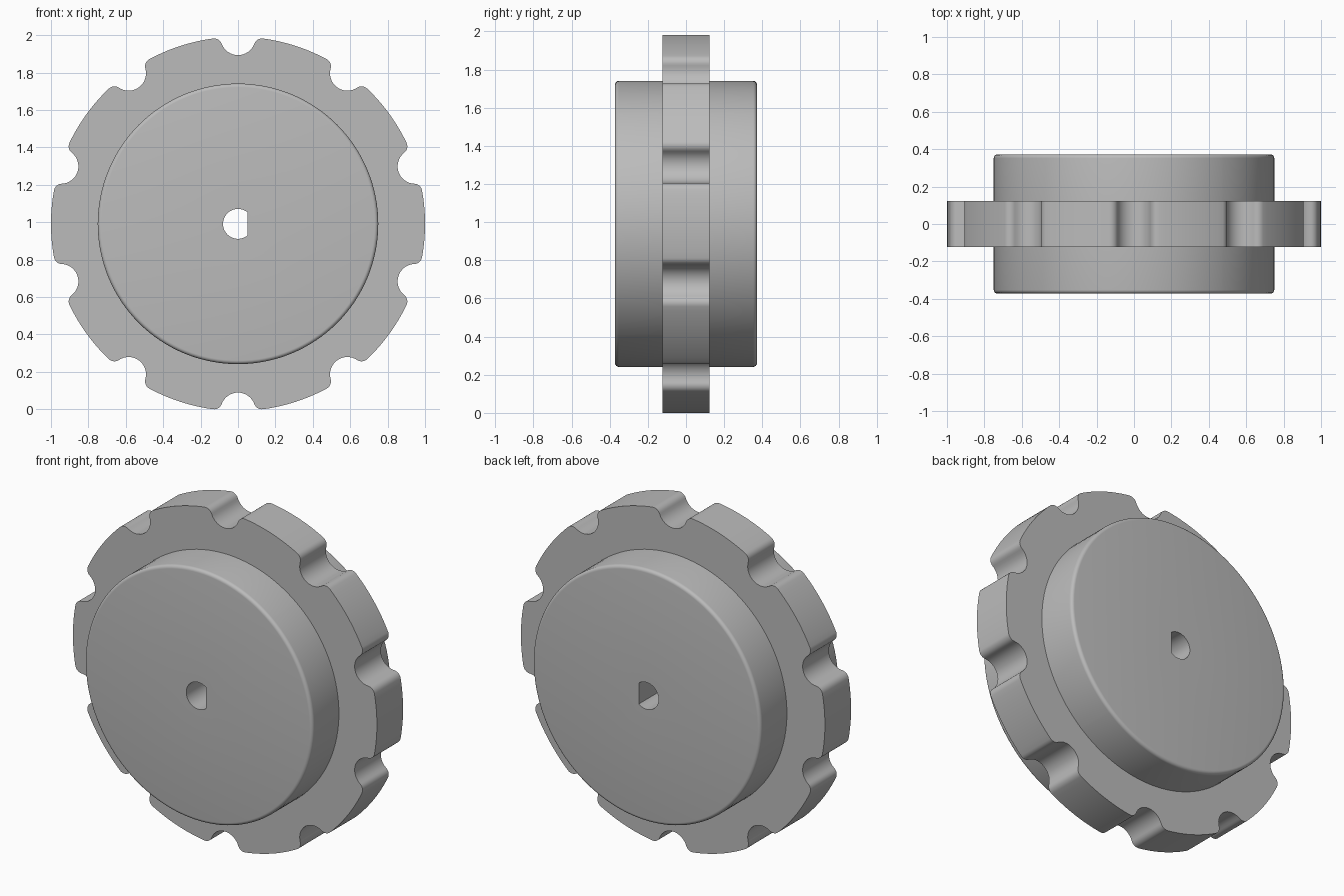
import bpy, bmesh, math
from math import sin, cos, pi, radians, hypot, atan2, acos
from mathutils import Vector

cube = bpy.data.objects.get("Cube")
if cube:
    bpy.data.objects.remove(cube)

NOTCHES = 10
TIP_R = 1.0
SEAT_R, SEAT_C = 0.093, 0.995      # notch radius and its distance from the axis
LIP_R = 0.043                      # rounding of the tooth corners
RING_HALF, HUB_HALF, HUB_R, EDGE_R = 0.123, 0.372, 0.75, 0.02
BORE_R, BORE_FLAT = 0.08, 0.05

steel = bpy.data.materials.new("plain grey")
steel.use_nodes = True
grey = (0.5, 0.5, 0.5, 1)
steel.diffuse_color = grey
steel.node_tree.nodes["Principled BSDF"].inputs["Base Color"].default_value = grey


def arc(cx, cy, r, a, b, n):
    return [Vector((cx + r * cos(a + (b - a) * i / n),
                    cy + r * sin(a + (b - a) * i / n))) for i in range(n + 1)]


def toothed_outline():
    # Half a notch on the upward axis: seat arc, lip rounding, tooth tip arc
    reach, lip_c = SEAT_R + LIP_R, TIP_R - LIP_R
    ly = (lip_c ** 2 + SEAT_C ** 2 - reach ** 2) / (2 * SEAT_C)
    lx = math.sqrt(lip_c ** 2 - ly ** 2)
    to_lip = atan2(ly - SEAT_C, lx)
    tip = atan2(ly, lx)
    half = arc(0, SEAT_C, SEAT_R, -pi / 2, to_lip, 8)
    half += arc(lx, ly, LIP_R, to_lip + pi, tip, 6)[1:]
    half += arc(0, 0, TIP_R, tip, pi / 2 - pi / NOTCHES, 6)[1:]
    # Mirror the half and repeat it around the axis
    pitch = [Vector((-p.x, p.y)) for p in half[:0:-1]] + half[:-1]
    points = []
    for k in range(NOTCHES):
        a = -2 * pi * k / NOTCHES
        points += [Vector((p.x * cos(a) - p.y * sin(a),
                           p.x * sin(a) + p.y * cos(a))) for p in pitch]
    return points


def loft(name, rings, height):
    # Closed skin through rings of equal length, each given as (outline, y)
    bm = bmesh.new()
    loops = [[bm.verts.new((p.x, y, p.y + height)) for p in pts] for pts, y in rings]
    n = len(loops[0])
    for a, b in zip(loops, loops[1:] + loops[:1]):
        for i in range(n):
            j = (i + 1) % n
            bm.faces.new((a[i], a[j], b[j], b[i]))
    bmesh.ops.recalc_face_normals(bm, faces=bm.faces)
    mesh = bpy.data.meshes.new(name)
    bm.to_mesh(mesh)
    bm.free()
    mesh.materials.append(steel)
    obj = bpy.data.objects.new(name, mesh)
    bpy.context.collection.objects.link(obj)
    bpy.ops.object.select_all(action='DESELECT')
    obj.select_set(True)
    bpy.context.view_layer.objects.active = obj
    bpy.ops.object.shade_smooth_by_angle(angle=radians(30))
    return obj


# Toothed ring, seated into the hub
outline = toothed_outline()
height = -min(p.y for p in outline)
inner = [p.normalized() * (HUB_R - 0.05) for p in outline]
loft("toothed_ring", [(inner, -RING_HALF), (outline, -RING_HALF),
                      (outline, RING_HALF), (inner, RING_HALF)], height)

# Hub with rounded rims and a D-shaped bore
corner = acos(BORE_FLAT / BORE_R)
angles = sorted([2 * pi * i / 128 for i in range(128)] + [corner, 2 * pi - corner])


def circle(r):
    return [Vector((r * cos(a), r * sin(a))) for a in angles]


bore = []
for a in angles:
    r = BORE_FLAT / cos(a) if cos(a) > BORE_FLAT / BORE_R else BORE_R
    bore.append(Vector((r * cos(a), r * sin(a))))

front = [(circle(p.x), p.y) for p in
         arc(HUB_R - EDGE_R, -HUB_HALF + EDGE_R, EDGE_R, -pi / 2, 0, 5)]
back = [(pts, -y) for pts, y in reversed(front)]
loft("hub", [(bore, -HUB_HALF)] + front + back + [(bore, HUB_HALF)], height)
